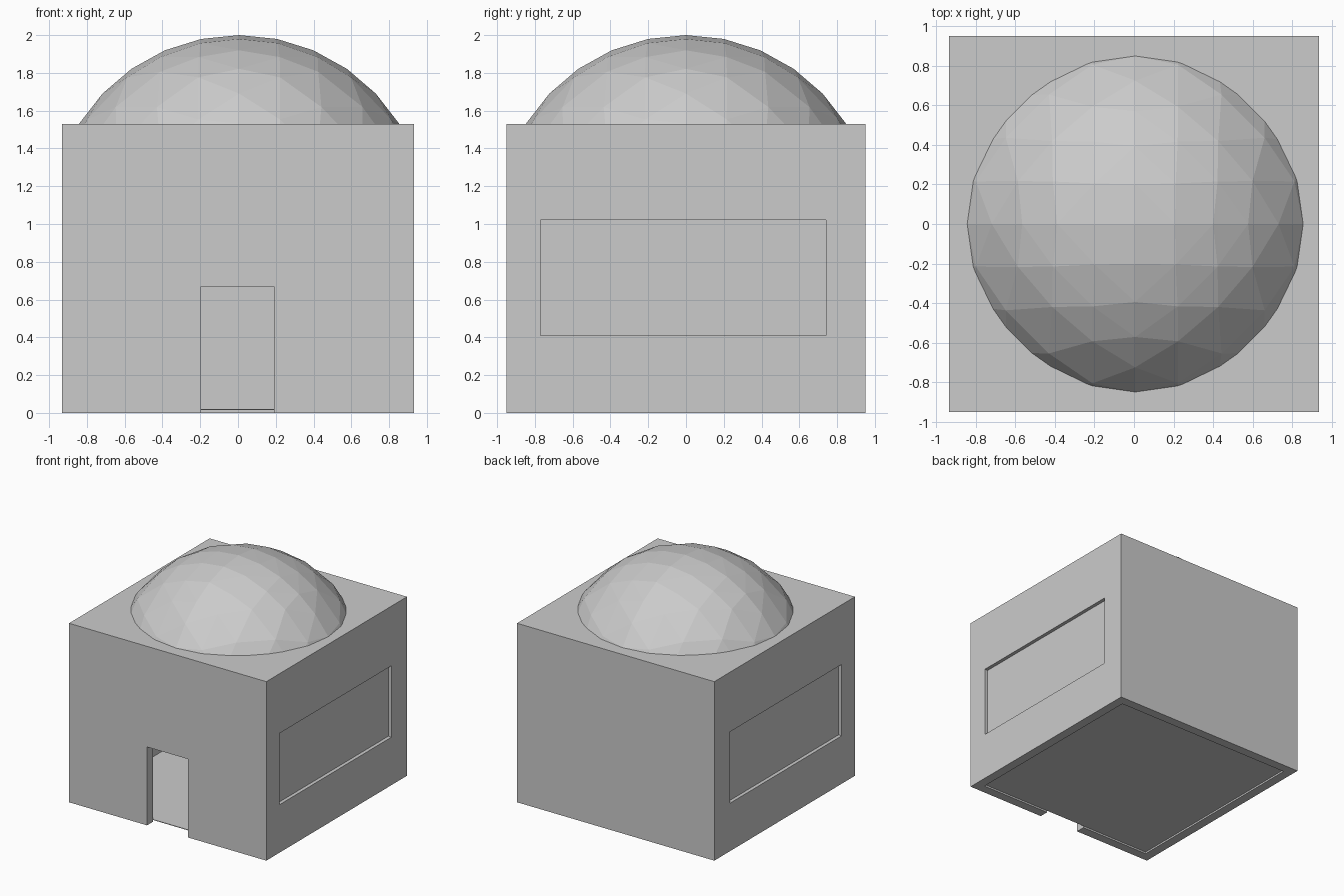
import bpy, bmesh, math
from mathutils import Vector, Matrix

if "Cube" in bpy.data.objects:
    bpy.data.objects.remove(bpy.data.objects["Cube"])


def make_object(name, bm):
    mesh = bpy.data.meshes.new(name)
    bm.to_mesh(mesh)
    bm.free()
    obj = bpy.data.objects.new(name, mesh)
    bpy.context.collection.objects.link(obj)
    return obj


def box(name, lo, hi):
    lo, hi = Vector(lo), Vector(hi)
    bm = bmesh.new()
    bmesh.ops.create_cube(bm, size=1, matrix=Matrix.Translation((lo + hi) / 2)
                          @ Matrix.Diagonal((*(hi - lo), 1)))
    return make_object(name, bm)


def cut(target, name, lo, hi):
    cutter = box(name, lo, hi)
    cutter.hide_render = True
    cutter.hide_viewport = True
    mod = target.modifiers.new(name, 'BOOLEAN')
    mod.operation = 'DIFFERENCE'
    mod.solver = 'EXACT'
    mod.object = cutter


W, D, H, T = 0.933, 0.95, 1.53, 0.08

# hollow building with doorway and shallow window recesses on both sides
walls = box("walls", (-W, -D, 0), (W, D, H))
cut(walls, "room_cutter", (-W + T, -D + T, -0.2), (W - T, D - T, H - 0.06))
cut(walls, "door_cutter", (-0.195, -D - 0.1, -0.1), (0.19, -D + T + 0.05, 0.67))
for side, name in ((1, "right_window_cutter"), (-1, "left_window_cutter")):
    xs = sorted((side * (W - 0.03), side * (W + 0.1)))
    cut(walls, name, (xs[0], -0.77, 0.41), (xs[1], 0.74, 1.02))

# floor set slightly above the wall bottoms
box("floor", (-W + T, -D + T, 0.015), (W - T, D - T, 0.02))

# low-poly dome: subdivided octahedron, cut off at the roof
bm = bmesh.new()
bmesh.ops.create_uvsphere(bm, u_segments=4, v_segments=2, radius=1)
for _ in range(3):
    bmesh.ops.subdivide_edges(bm, edges=bm.edges[:], cuts=1, use_grid_fill=True)
    for v in bm.verts:
        v.co.normalize()
bmesh.ops.bisect_plane(bm, geom=bm.verts[:] + bm.edges[:] + bm.faces[:],
                       plane_co=(0, 0, 0.1), plane_no=(0, 0, 1), clear_inner=True)
for v in bm.verts:
    # spread the rings slightly away from the pole
    polar = math.acos(max(-1, min(1, v.co.z))) * 1.03
    around = math.atan2(v.co.y, v.co.x)
    v.co = (math.sin(polar) * math.cos(around) + 0.006,
            math.sin(polar) * math.sin(around), 1 + math.cos(polar))
bmesh.ops.bisect_plane(bm, geom=bm.verts[:] + bm.edges[:] + bm.faces[:],
                       plane_co=(0, 0, H), plane_no=(0, 0, 1), clear_inner=True)
bmesh.ops.recalc_face_normals(bm, faces=bm.faces[:])
if sum(f.normal.z for f in bm.faces) < 0:
    bmesh.ops.reverse_faces(bm, faces=bm.faces[:])
make_object("dome", bm)
